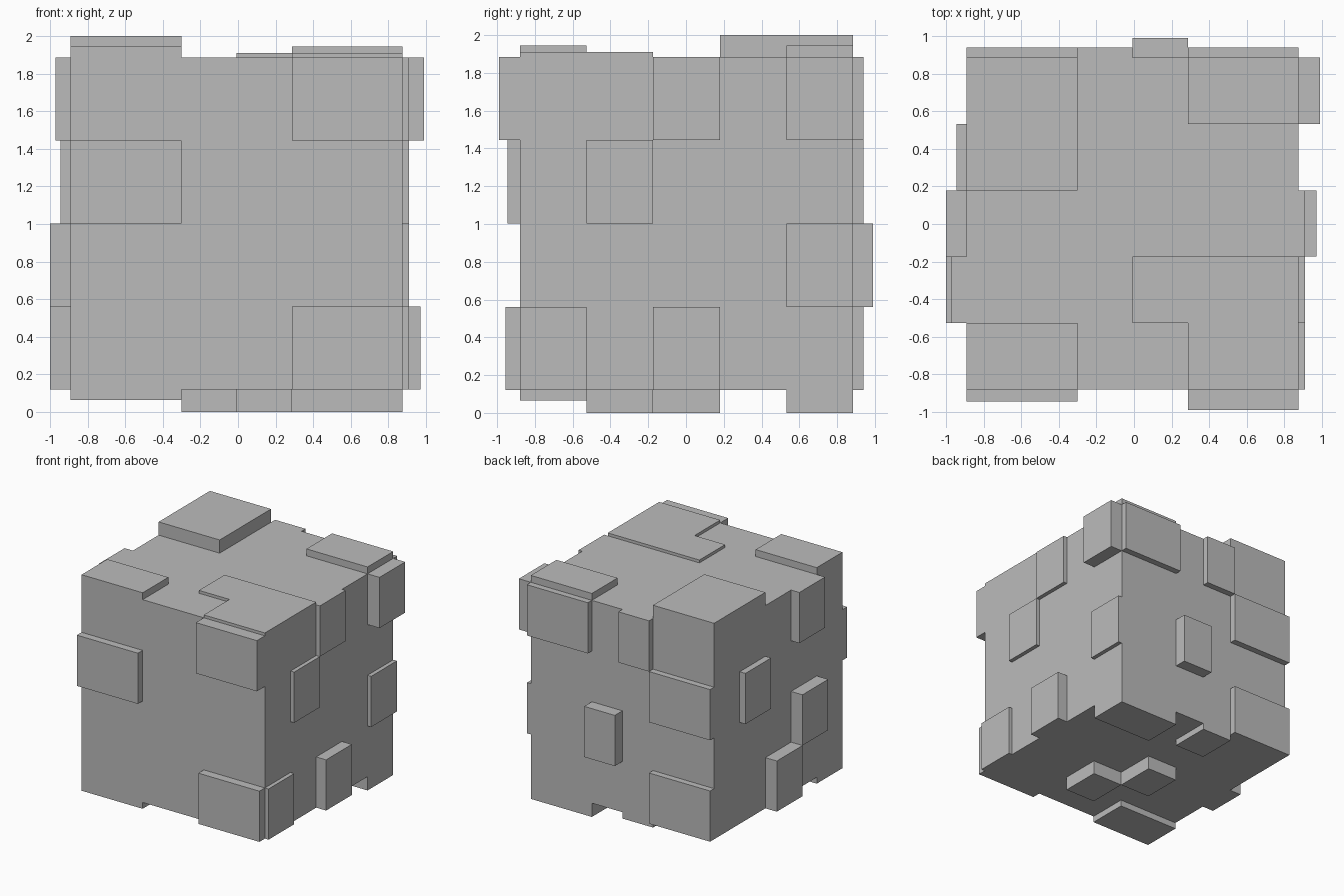
import bpy
import bmesh
from mathutils import Vector

# Remove the default cube
old = bpy.data.objects.get("Cube")
if old:
    bpy.data.objects.remove(old, do_unlink=True)

# Block size, lowest corner and number of cells along x, y, z
SIZE = 1.765
LOW = Vector((-0.89, -0.88, 0.12))
CELLS = (6, 5, 4)
AXES = {"x": 0, "y": 1, "z": 2}

# One grey for the whole block
grey = bpy.data.materials.new("plain_grey")
grey.use_nodes = True
grey.diffuse_color = (0.5, 0.5, 0.5, 1)
grey.node_tree.nodes["Principled BSDF"].inputs["Base Color"].default_value = (0.5, 0.5, 0.5, 1)

# Block body, cut into a grid of cells
bm = bmesh.new()
bmesh.ops.create_cube(bm, size=SIZE)
bmesh.ops.translate(bm, verts=bm.verts[:], vec=LOW + Vector((SIZE / 2,) * 3))
for axis, count in enumerate(CELLS):
    normal = Vector((0, 0, 0))
    normal[axis] = 1
    for i in range(1, count):
        bmesh.ops.bisect_plane(bm, geom=bm.verts[:] + bm.edges[:] + bm.faces[:],
                               plane_co=LOW + normal * (SIZE * i / count), plane_no=normal)


def raise_cells(side, reach, *areas):
    """Raise cell areas (u0, u1, v0, v1) of one side out to the coordinate reach."""
    sign = 1 if side[0] == "+" else -1
    axis = AXES[side[1]]
    u, v = [a for a in range(3) if a != axis]
    plane = LOW[axis] + (SIZE if sign > 0 else 0)
    bm.normal_update()

    def chosen(face):
        c = face.calc_center_median()
        if face.normal[axis] * sign < 0.9 or abs(c[axis] - plane) > 0.001:
            return False
        cu = (c[u] - LOW[u]) / SIZE * CELLS[u]
        cv = (c[v] - LOW[v]) / SIZE * CELLS[v]
        return any(a < cu < b and d < cv < e for a, b, d, e in areas)

    faces = [f for f in bm.faces if chosen(f)]
    new = bmesh.ops.extrude_face_region(bm, geom=faces)["geom"]
    left_over = [f for f in faces if f.is_valid]
    if left_over:
        bmesh.ops.delete(bm, geom=left_over, context="FACES_ONLY")
    for item in new:
        if isinstance(item, bmesh.types.BMVert):
            item.co[axis] = reach


# Front plates (x cells, z cells)
raise_cells("-y", -0.945, (0, 2, 2, 3))
raise_cells("-y", -0.99, (4, 6, 3, 4))
raise_cells("-y", -0.955, (4, 6, 0, 1))

# Back plates (x cells, z cells)
for area in ((4, 6, 3, 4), (2, 3, 3, 4), (0, 2, 2, 3), (0, 2, 0, 1)):
    raise_cells("+y", 0.94, area)
raise_cells("+y", 0.99, (3, 4, 1, 2))

# Plates on the +x side (y cells, z cells)
for area in ((1, 2, 2, 3), (2, 3, 3, 4), (4, 5, 1, 2), (0, 1, 0, 1)):
    raise_cells("+x", 0.91, area)
raise_cells("+x", 0.99, (4, 5, 3, 4))
raise_cells("+x", 0.97, (2, 3, 0, 1))

# Plates on the -x side (y cells, z cells)
raise_cells("-x", -0.97, (1, 2, 3, 4))
raise_cells("-x", -0.945, (3, 4, 2, 3))
raise_cells("-x", -1.0, (1, 2, 1, 2))
raise_cells("-x", -1.0, (2, 3, 0, 1))

# Top plates (x cells, y cells); the last is L-shaped
raise_cells("+z", 2.0, (0, 2, 3, 5))
raise_cells("+z", 1.945, (0, 2, 0, 1))
raise_cells("+z", 1.945, (4, 6, 4, 5))
raise_cells("+z", 1.91, (3, 6, 1, 2), (4, 6, 0, 1))

# Bottom plates (x cells, y cells)
for area in ((4, 6, 4, 5), (3, 4, 1, 2), (2, 3, 2, 3)):
    raise_cells("-z", 0.0, area)
for area in ((2, 3, 4, 5), (0, 2, 0, 1)):
    raise_cells("-z", 0.065, area)

# Finished object
bmesh.ops.recalc_face_normals(bm, faces=bm.faces[:])
mesh = bpy.data.meshes.new("plated_block")
bm.to_mesh(mesh)
bm.free()
mesh.materials.append(grey)
block = bpy.data.objects.new("plated_block", mesh)
bpy.context.collection.objects.link(block)
